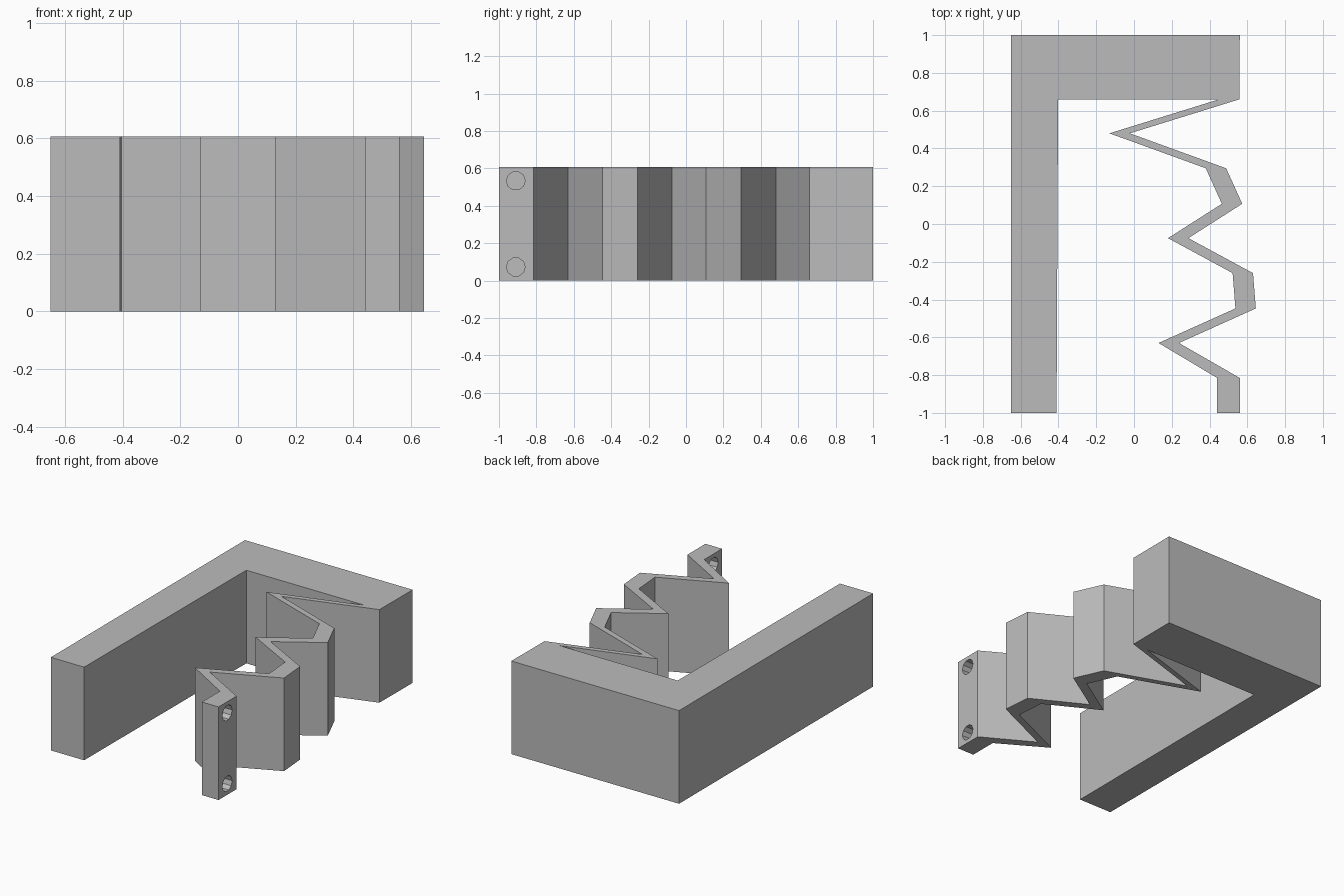
import bpy
import bmesh
from math import pi
from mathutils import Matrix

cube = bpy.data.objects.get("Cube")
if cube:
    bpy.data.objects.remove(cube, do_unlink=True)

HEIGHT = 0.607

# Single plain grey material
grey = bpy.data.materials.new("plain grey")
grey.use_nodes = True
colour = (0.5, 0.5, 0.5, 1)
grey.diffuse_color = colour
grey.node_tree.nodes["Principled BSDF"].inputs["Base Color"].default_value = colour


def make_object(name, bm):
    bmesh.ops.recalc_face_normals(bm, faces=bm.faces)
    mesh = bpy.data.meshes.new(name)
    bm.to_mesh(mesh)
    bm.free()
    mesh.materials.append(grey)
    obj = bpy.data.objects.new(name, mesh)
    bpy.context.collection.objects.link(obj)
    return obj


# Zigzag strip: left edge of the strip from the block to the free end
zigzag = [(0.45, 0.66), (-0.13, 0.48), (0.38, 0.295), (0.465, 0.107),
          (0.18, -0.075), (0.522, -0.26), (0.537, -0.447), (0.13, -0.63),
          (0.44, -0.815), (0.44, -1)]
right_edge = [(x + (0.12 if y < -0.8 else 0.108), y) for x, y in zigzag]

# L-shaped bracket outline that continues into the zigzag strip
bracket = [(-0.402, 0.66), (-0.41, -1), (-0.65, -1), (-0.65, 1), (0.56, 1)]
outline = right_edge + zigzag[::-1] + bracket

bm = bmesh.new()
base = bm.faces.new([bm.verts.new((x, y, 0)) for x, y in outline])
extruded = bmesh.ops.extrude_face_region(bm, geom=[base], use_keep_orig=True)
top = [v for v in extruded["geom"] if isinstance(v, bmesh.types.BMVert)]
bmesh.ops.translate(bm, verts=top, vec=(0, 0, HEIGHT))
body = make_object("zigzag_bracket", bm)

# Two screw holes through the end tab
bm = bmesh.new()
for z in (0.073, 0.534):
    place = Matrix.Translation((0.5, -0.91, z)) @ Matrix.Rotation(pi / 2, 4, "Y")
    bmesh.ops.create_cone(bm, cap_ends=True, segments=10, radius1=0.05,
                          radius2=0.05, depth=0.3, matrix=place)
cutter = make_object("screw_hole_cutter", bm)
cutter.hide_render = True
cutter.hide_set(True)

holes = body.modifiers.new("screw holes", "BOOLEAN")
holes.operation = "DIFFERENCE"
holes.solver = "EXACT"
holes.object = cutter
